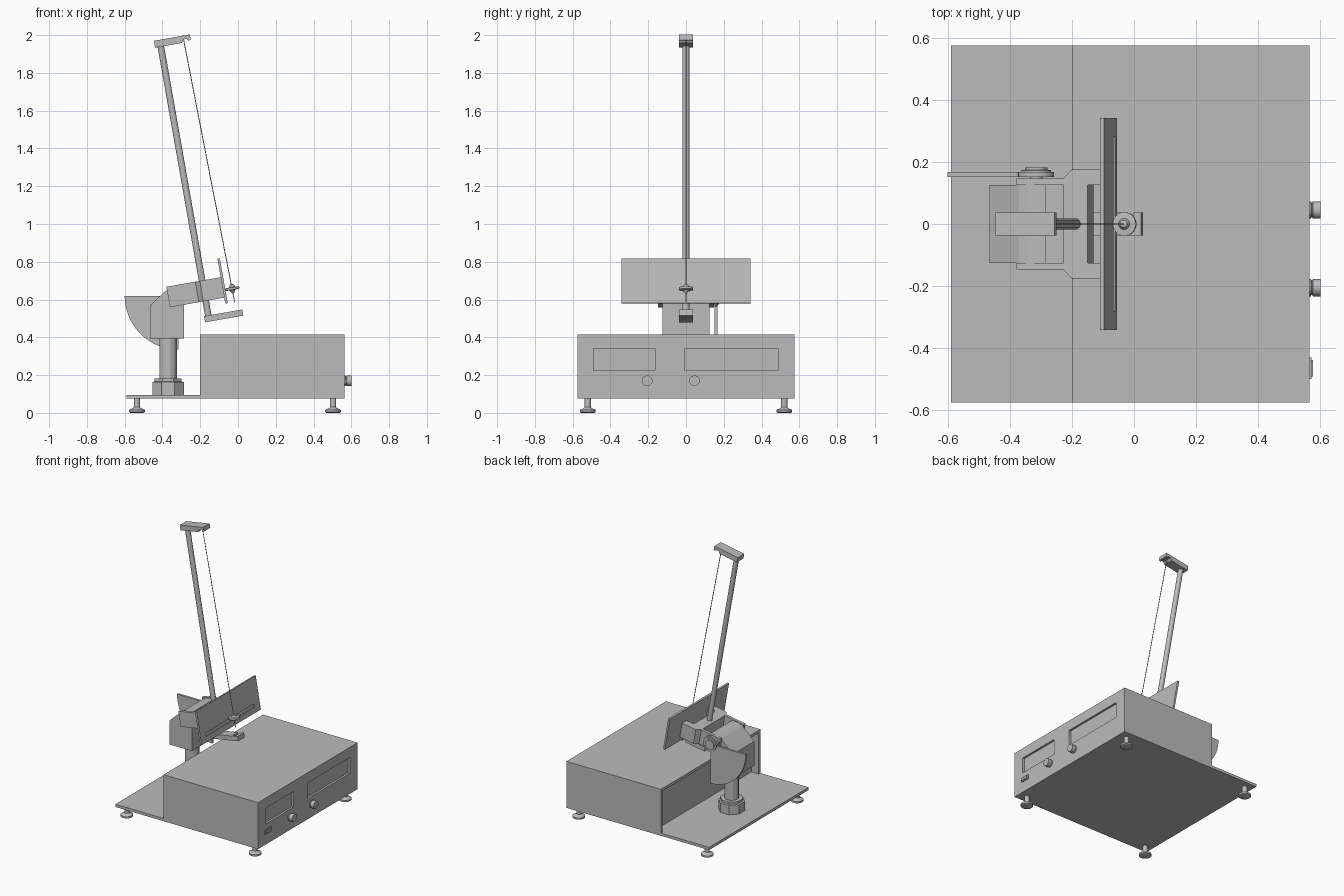
import bpy, bmesh, math
from mathutils import Matrix, Vector

cube = bpy.data.objects.get("Cube")
if cube:
    bpy.data.objects.remove(cube, do_unlink=True)

grey = bpy.data.materials.new("plain_grey")
grey.use_nodes = True
GREY = (0.5, 0.5, 0.5, 1)
grey.diffuse_color = GREY
grey.node_tree.nodes["Principled BSDF"].inputs["Base Color"].default_value = GREY

WORLD = Matrix.Identity(4)
PIVOT = Vector((-0.315, 0, 0.62))
TILT = Matrix.Translation(PIVOT) @ Matrix.Rotation(math.radians(-10), 4, 'Y')


def finish(name, bm, matrix=WORLD, smooth=False):
    bmesh.ops.recalc_face_normals(bm, faces=bm.faces)
    bm.transform(matrix)
    mesh = bpy.data.meshes.new(name)
    bm.to_mesh(mesh)
    bm.free()
    mesh.materials.append(grey)
    obj = bpy.data.objects.new(name, mesh)
    bpy.context.collection.objects.link(obj)
    if smooth:
        bpy.ops.object.select_all(action='DESELECT')
        obj.select_set(True)
        bpy.context.view_layer.objects.active = obj
        bpy.ops.object.shade_smooth_by_angle(angle=math.radians(35))
    return obj


def prism(name, points, lo, hi, axis='Z', matrix=WORLD):
    """Extrude a flat outline along Z (points are x, y) or Y (points are x, z)."""
    bm = bmesh.new()
    place = (lambda a, b: (a, b, lo)) if axis == 'Z' else (lambda a, b: (a, lo, b))
    step = Vector((0, 0, hi - lo)) if axis == 'Z' else Vector((0, hi - lo, 0))
    face = bm.faces.new([bm.verts.new(place(*p)) for p in points])
    made = bmesh.ops.extrude_face_region(bm, geom=[face])["geom"]
    bmesh.ops.translate(bm, vec=step, verts=[v for v in made if isinstance(v, bmesh.types.BMVert)])
    return finish(name, bm, matrix)


def box(name, x, y, z, matrix=WORLD):
    outline = [(x[0], y[0]), (x[1], y[0]), (x[1], y[1]), (x[0], y[1])]
    return prism(name, outline, z[0], z[1], matrix=matrix)


def lathe(name, profile, matrix=WORLD, sides=24, smooth=True):
    """Stack of rings (radius, height) around the local z axis, capped at both ends."""
    bm = bmesh.new()
    rings = []
    for r, z in profile:
        angles = [math.tau * (i + 0.5) / sides for i in range(sides)]
        rings.append([bm.verts.new((r * math.cos(a), r * math.sin(a), z)) for a in angles])
    for low, high in zip(rings, rings[1:]):
        for i in range(sides):
            j = (i + 1) % sides
            bm.faces.new((low[i], low[j], high[j], high[i]))
    bm.faces.new(rings[0])
    bm.faces.new(rings[-1])
    return finish(name, bm, matrix, smooth)


def cut(obj, *cutters):
    for c in cutters:
        mod = obj.modifiers.new("cut", 'BOOLEAN')
        mod.operation, mod.object, mod.solver = 'DIFFERENCE', c, 'EXACT'
    graph = bpy.context.evaluated_depsgraph_get()
    mesh = bpy.data.meshes.new_from_object(obj.evaluated_get(graph))
    obj.modifiers.clear()
    obj.data = mesh
    for c in cutters:
        bpy.data.objects.remove(c, do_unlink=True)


def arc(radius, start, end, count):
    angles = [math.radians(start + (end - start) * i / count) for i in range(count + 1)]
    return [(radius * math.cos(a), radius * math.sin(a)) for a in angles]


# Base plate and housing with an open back and two display windows
box("base_plate", (-0.59, -0.19), (-0.575, 0.575), (0.075, 0.095))
housing = box("housing", (-0.2, 0.565), (-0.575, 0.575), (0.075, 0.415))
cut(housing,
    box("back_recess", (-0.3, -0.14), (-0.555, 0.555), (0.095, 0.395)),
    box("small_window", (0.55, 0.6), (-0.49, -0.165), (0.225, 0.34)),
    box("large_window", (0.55, 0.6), (-0.005, 0.487), (0.225, 0.34)))

# Panel controls
box("switch_frame", (0.56, 0.571), (-0.5, -0.43), (0.153, 0.185))
box("switch_rocker", (0.56, 0.577), (-0.492, -0.438), (0.16, 0.178))
for name, y in (("left_knob", 0.045), ("right_knob", -0.205)):
    face_x = Matrix.Translation((0.56, y, 0.17)) @ Matrix.Rotation(math.pi / 2, 4, 'Y')
    lathe(name, [(0.028, 0), (0.028, 0.01), (0.024, 0.011), (0.024, 0.015),
                 (0.028, 0.016), (0.028, 0.04)], face_x)

# Levelling feet
for x in (-0.535, 0.503):
    for y in (-0.52, 0.52):
        lathe("foot", [(0.035, 0), (0.042, 0.004), (0.042, 0.016), (0.02, 0.026),
                       (0.017, 0.03), (0.017, 0.08)], Matrix.Translation((x, y, 0)))

# Column with its collar nut
at_column = Matrix.Translation((-0.37, 0, 0))
lathe("column", [(0.048, 0.09), (0.048, 0.41)], at_column, 12, False)
lathe("column_nut", [(0.09, 0.095), (0.09, 0.163), (0.078, 0.166), (0.078, 0.182)],
      at_column, 8, False)

# Head block on the column
prism("head_block", [(-0.465, 0.393), (-0.285, 0.393), (-0.285, 0.675), (-0.34, 0.672),
                     (-0.37, 0.658), (-0.465, 0.57)], -0.125, 0.125, 'Y')

# Angle sector and pivot hub
sector = arc(0.285, 180, 270, 20) + arc(0.058, -90, 180, 20)
prism("angle_sector", sector, 0.152, 0.168, 'Y', Matrix.Translation(PIVOT))
hub_axis = Matrix.Translation(PIVOT) @ Matrix.Rotation(-math.pi / 2, 4, 'X')
lathe("pivot_hub", [(0.02, 0.12), (0.02, 0.166), (0.048, 0.167), (0.048, 0.173),
                    (0.036, 0.174), (0.036, 0.182)], hub_axis)

# Tilting yoke: two arms joined by a cross beam
half = [(0.1, 0.125), (-0.055, 0.125), (-0.055, 0.147), (0.1, 0.147),
        (0.125, 0.175), (0.24, 0.175), (0.24, 0.125), (0.178, 0.125)]
prism("yoke", half + [(x, -y) for x, y in reversed(half)], -0.052, 0.058, matrix=TILT)

# Scale board with a long groove
board = box("scale_board", (0.237, 0.25), (-0.342, 0.342), (-0.084, 0.157), TILT)
cut(board, box("groove", (0.244, 0.3), (-0.28, 0.28), (-0.045, -0.02), TILT))

# Rod with upper and lower arms
lathe("rod", [(0.018, -0.15), (0.018, 1.33)], TILT @ Matrix.Translation((0.137, 0, 0)), 12)
upper = [(0.106, 1.315), (0.25, 1.315), (0.262, 1.332), (0.28, 1.332), (0.285, 1.322),
         (0.299, 1.322), (0.299, 1.352), (0.106, 1.352)]
prism("upper_arm", upper, -0.037, 0.037, 'Y', TILT)
lower = box("lower_arm", (0.114, 0.32), (-0.037, 0.037), (-0.163, -0.13), TILT)
cut(lower, box("end_notch", (0.27, 0.295), (-0.022, 0.1), (-0.2, -0.1), TILT))

# Pendulum thread and bob
bob_axis = TILT @ Matrix.Translation((0.287, 0, 0))
thread_top = TILT @ Vector((0.262, 0, 1.335))
thread_end = bob_axis @ Vector((0, 0, -0.085))
span = thread_top - thread_end
thread_axis = Matrix.Translation(thread_end) @ span.to_track_quat('Z', 'Y').to_matrix().to_4x4()
lathe("thread", [(0.0025, 0), (0.0025, span.length)], thread_axis, 8)
lathe("bob", [(0.003, -0.04), (0.016, -0.02), (0.038, -0.018), (0.038, -0.006),
              (0.018, -0.004), (0.012, 0.008), (0.004, 0.012)], bob_axis)
